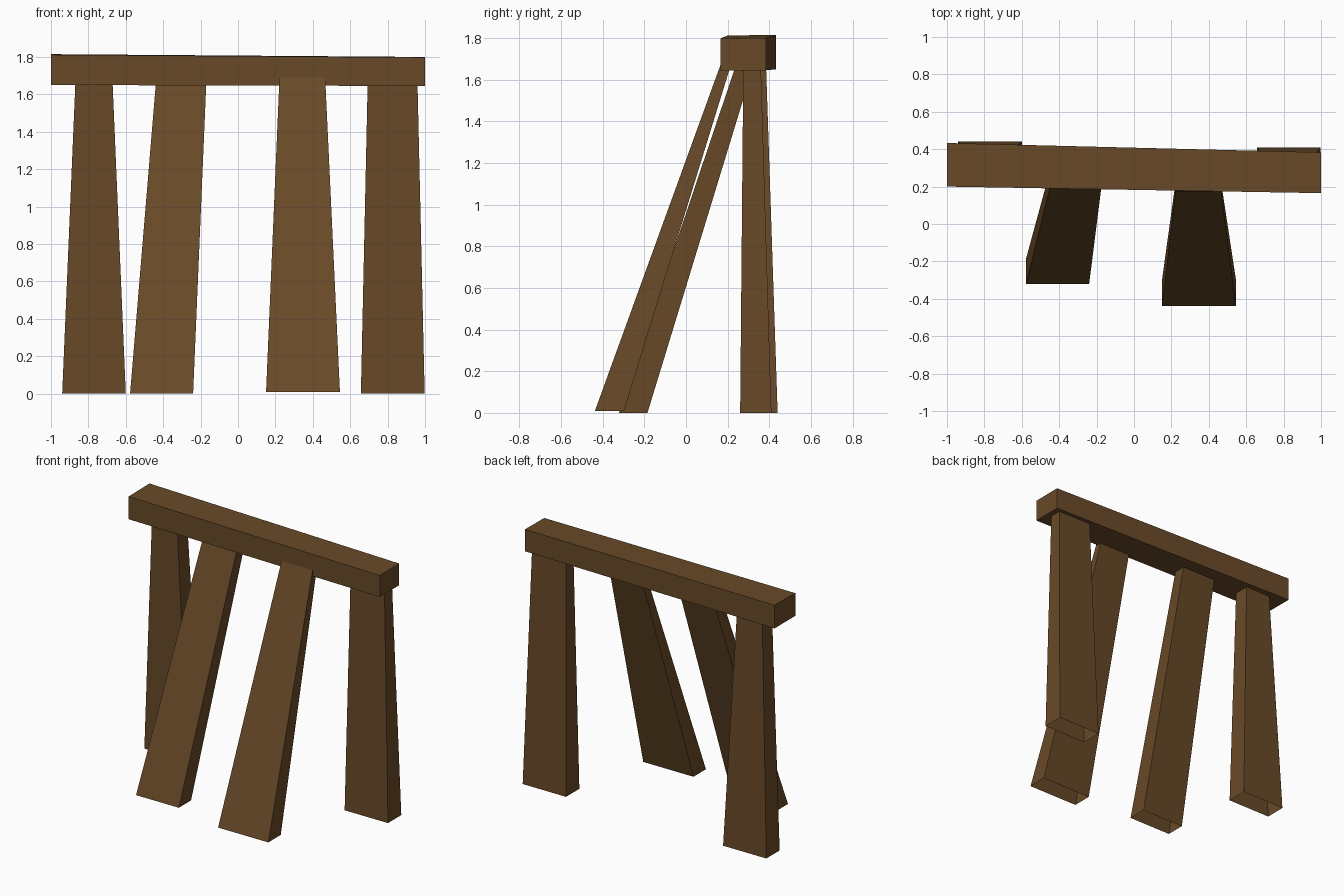
import bpy

if "Cube" in bpy.data.objects:
    bpy.data.objects.remove(bpy.data.objects["Cube"])

wood = bpy.data.materials.new("brown wood")
wood.diffuse_color = (0.14, 0.068, 0.021, 1)
wood.use_nodes = True
wood.node_tree.nodes["Principled BSDF"].inputs["Base Color"].default_value = wood.diffuse_color


def make(name, verts, faces):
    mesh = bpy.data.meshes.new(name)
    mesh.from_pydata(verts, [], faces)
    mesh.materials.append(wood)
    obj = bpy.data.objects.new(name, mesh)
    bpy.context.collection.objects.link(obj)


def ring(x0, x1, y0, y1, z):
    return [(x0, y0, z), (x1, y0, z), (x1, y1, z), (x0, y1, z)]


SIDES = [(i, (i + 1) % 4, (i + 1) % 4 + 4, i + 4) for i in range(4)]


# Hollow tapered legs, open at the ends; they run on into the beam
def leg(name, bottom, at_beam, z_beam=1.65, z_top=1.71, z0=0.0):
    k = (z_top - z0) / (z_beam - z0)
    top = [b + (t - b) * k for b, t in zip(bottom, at_beam)]
    make(name, ring(*bottom, z0) + ring(*top, z_top), SIDES)


# (x min, x max, y min, y max) at the floor and at the underside of the beam
leg("back_left_leg", (-0.94, -0.60, 0.29, 0.44), (-0.87, -0.67, 0.275, 0.385))
leg("back_right_leg", (0.657, 0.998, 0.26, 0.41), (0.693, 0.96, 0.275, 0.36))
leg("front_left_leg", (-0.577, -0.24, -0.322, -0.185), (-0.44, -0.17, 0.233, 0.319))
leg("front_right_leg", (0.15, 0.545, -0.438, -0.298), (0.22, 0.468, 0.158, 0.209),
    z_top=1.69, z0=0.008)

# Beam, slightly skewed from the left end to the right end
left = [(-1, 0.20, 1.65), (-1, 0.433, 1.65), (-1, 0.433, 1.815), (-1, 0.20, 1.812)]
right = [(1, 0.165, 1.645), (1, 0.383, 1.645), (1, 0.383, 1.80), (1, 0.165, 1.798)]
make("top_beam", left + right,
     [f[::-1] for f in SIDES] + [(0, 3, 2, 1)[::1][::-1], (4, 5, 6, 7)])

# Point all beam faces outward
import bmesh
beam = bpy.data.objects["top_beam"].data
bm = bmesh.new()
bm.from_mesh(beam)
bmesh.ops.recalc_face_normals(bm, faces=bm.faces)
bm.to_mesh(beam)
bm.free()
